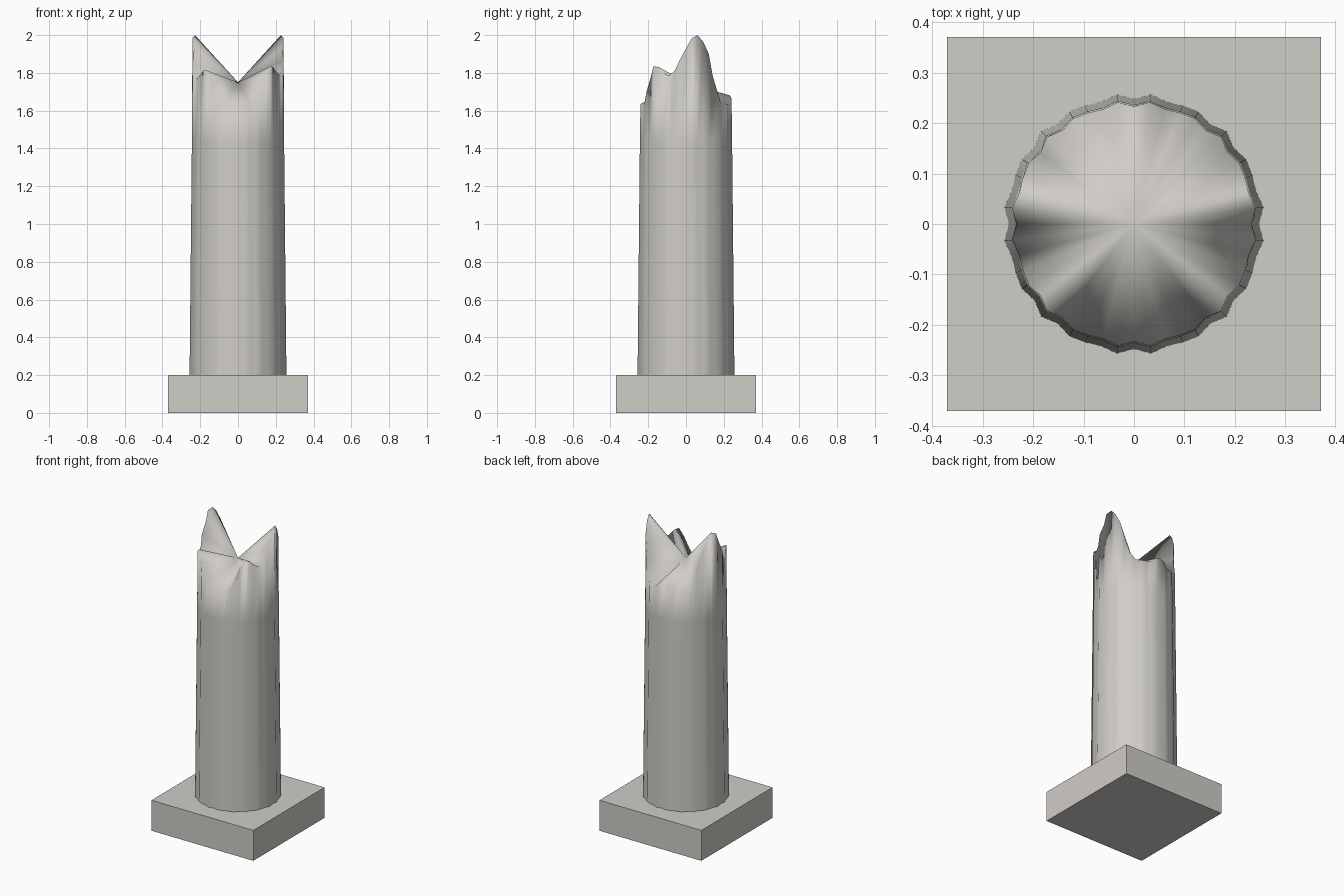
import bpy, bmesh, math

cube = bpy.data.objects.get("Cube")
if cube:
    bpy.data.objects.remove(cube, do_unlink=True)

# Pale stone
stone = bpy.data.materials.new("pale_stone")
stone.use_nodes = True
colour = (0.63, 0.61, 0.575, 1)
stone.diffuse_color = colour
stone.node_tree.nodes["Principled BSDF"].inputs["Base Color"].default_value = colour


def add_object(name, bm):
    bmesh.ops.recalc_face_normals(bm, faces=bm.faces)
    mesh = bpy.data.meshes.new(name)
    bm.to_mesh(mesh)
    bm.free()
    mesh.materials.append(stone)
    obj = bpy.data.objects.new(name, mesh)
    bpy.context.collection.objects.link(obj)
    return obj


# Square plinth
PLINTH = 0.2
bm = bmesh.new()
bmesh.ops.create_cube(bm, size=1)
bmesh.ops.scale(bm, vec=(0.74, 0.74, PLINTH), verts=bm.verts)
bmesh.ops.translate(bm, vec=(0, 0, PLINTH / 2), verts=bm.verts)
add_object("plinth", bm)

# Broken rim heights from the front round to the back, shared by both sides
SEGMENTS = 48
LOWEST = 1.635
half_rim = [LOWEST, LOWEST, LOWEST, 1.64, 1.70, 1.78, 1.835, 1.83, 1.80,
            1.785, 1.81, 1.87, 1.93, 1.985, 2.0, 1.965, 1.90, 1.78, 1.68,
            1.64, LOWEST, LOWEST, LOWEST, 1.665, 1.68]


def rim_height(i):
    """Rim height at step i, counted from the front towards +x."""
    if i <= SEGMENTS // 2:
        return half_rim[i]
    z = half_rim[SEGMENTS - i]
    chipped = i > SEGMENTS * 0.75 and z > 1.7
    return z - 0.02 if chipped else z


def fluted_ring(bm, scale, height):
    ring = []
    for i in range(SEGMENTS):
        a = math.tau * i / SEGMENTS - math.pi / 2
        r = scale * (0.2535 - 0.006 * math.cos(20 * a))
        ring.append(bm.verts.new((r * math.cos(a), r * math.sin(a), height(i))))
    return ring


# Fluted, tapering shaft with a jagged break
bm = bmesh.new()
ROWS = 5
rings = []
for row in range(ROWS):
    z = PLINTH + 0.31 * row
    rings.append(fluted_ring(bm, 1 - 0.06 * row / ROWS, lambda i: z))
rings.append(fluted_ring(bm, 0.94, rim_height))
for low, high in zip(rings, rings[1:]):
    for i in range(SEGMENTS):
        j = (i + 1) % SEGMENTS
        bm.faces.new((low[i], low[j], high[j], high[i]))

# Broken top, fanned from the middle
middle = bm.verts.new((0, 0, 1.75))
for i in range(SEGMENTS):
    bm.faces.new((rings[-1][i], rings[-1][(i + 1) % SEGMENTS], middle))
bm.faces.new(rings[0][::-1])
for face in bm.faces:
    face.smooth = len(face.verts) <= 4
add_object("broken_shaft", bm)
